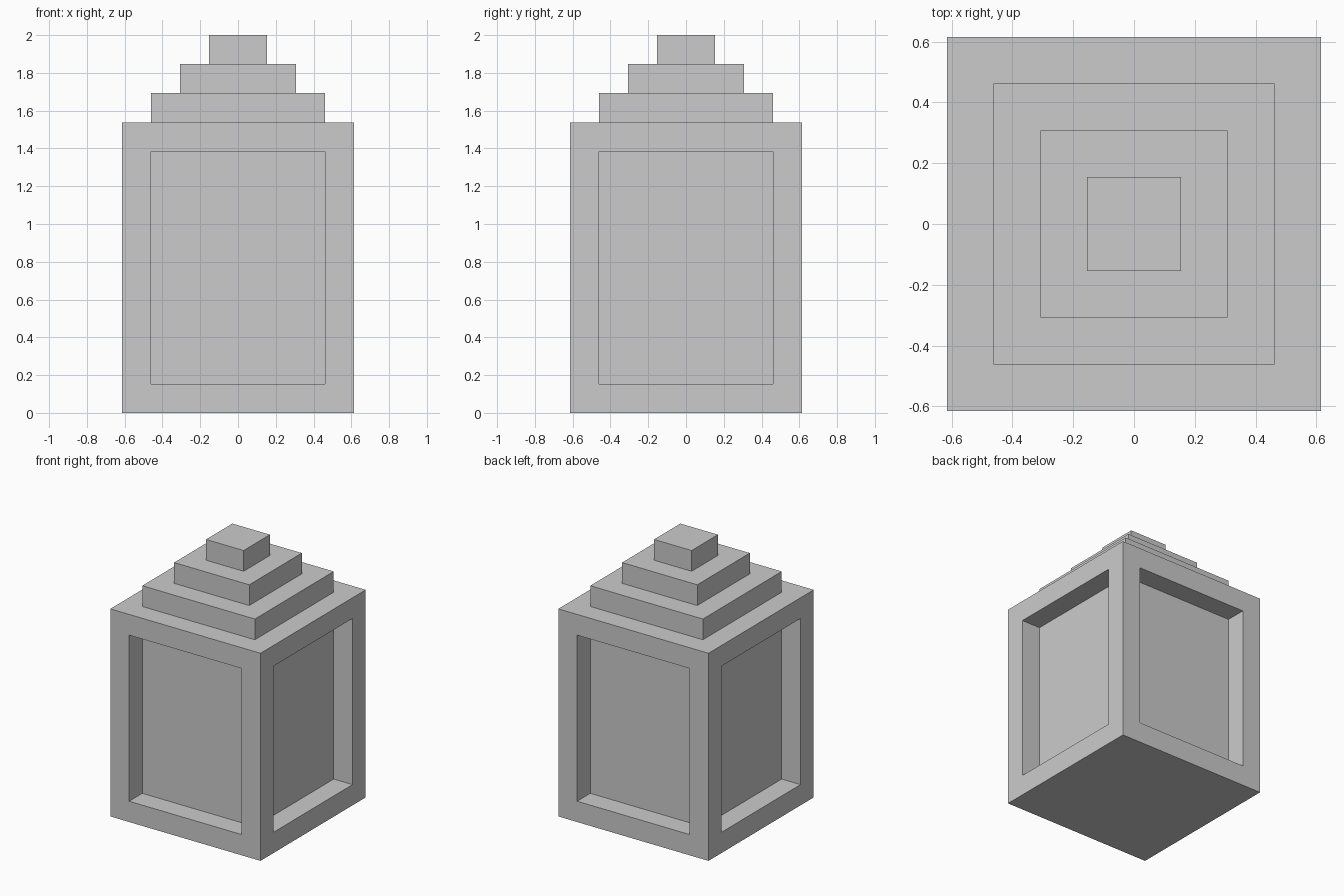
import bpy, bmesh
from mathutils import Matrix, Vector

if "Cube" in bpy.data.objects:
    bpy.data.objects.remove(bpy.data.objects["Cube"])

U = 2 / 13  # one block unit


def box_bmesh(width, height, z0):
    """Square box with its base at z0."""
    bm = bmesh.new()
    m = Matrix.Translation((0, 0, z0 + height / 2)) @ Matrix.Diagonal((width, width, height, 1))
    bmesh.ops.create_cube(bm, size=1, matrix=m)
    bm.normal_update()
    return bm


def make_object(name, bm):
    mesh = bpy.data.meshes.new(name)
    bm.to_mesh(mesh)
    bm.free()
    obj = bpy.data.objects.new(name, mesh)
    bpy.context.collection.objects.link(obj)
    return obj


# Lantern body: four framed sides with recessed panels
bm = box_bmesh(8 * U, 10 * U, 0)
sides = [f for f in bm.faces if abs(f.normal.z) < 0.5]
for side in sides:
    inward = -side.normal.copy() * U
    bmesh.ops.inset_individual(bm, faces=[side], thickness=U, use_even_offset=True)
    panel = bmesh.ops.extrude_discrete_faces(bm, faces=[side])["faces"][0]
    bmesh.ops.translate(bm, verts=list(panel.verts), vec=Vector(inward))
bmesh.ops.recalc_face_normals(bm, faces=bm.faces[:])
make_object("lantern_body", bm)

# Stepped roof: each tier one unit high and two units narrower
for i, width in enumerate((6, 4, 2)):
    make_object(f"roof_tier_{i + 1}", box_bmesh(width * U, U, (10 + i) * U))
